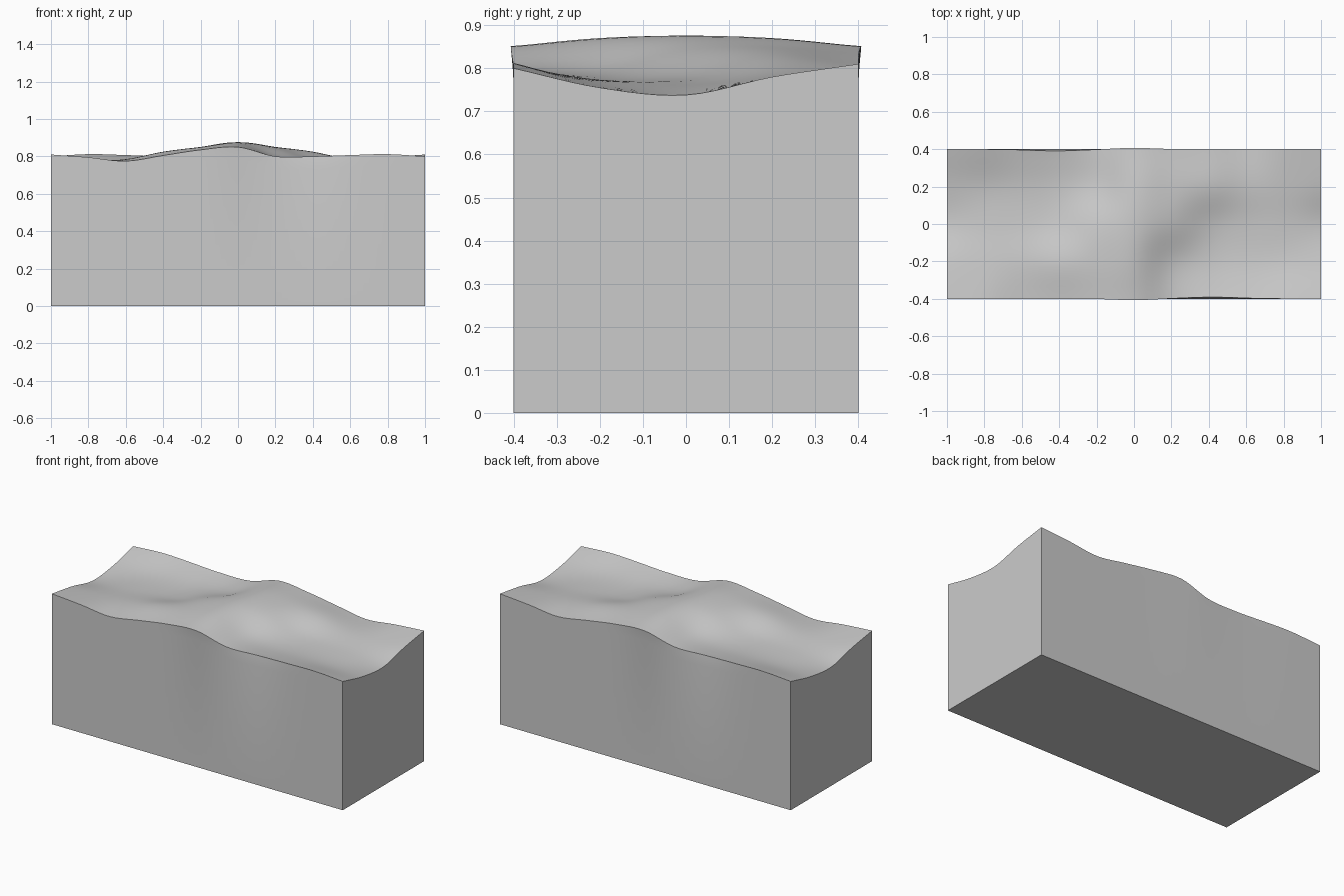
import bpy, bmesh, math

if "Cube" in bpy.data.objects:
    bpy.data.objects.remove(bpy.data.objects["Cube"])

# Relief heights: columns x = -1..1 step 0.2, rows y = -0.4, -0.2, 0
# The relief repeats under a half turn, which supplies the rows y > 0
FRONT = [.81, .795, .775, .805, .835, .85, .80, .80, .807, .812, .80]
MID = [.78, .775, .785, .825, .85, .868, .80, .777, .772, .762, .755]
CENTRE = [.738, .755, .768, .787, .842, .876, .842, .787, .768, .755, .738]
ROWS = [FRONT, MID, CENTRE, MID[::-1], FRONT[::-1]]
NX, NY = 60, 24


def spline(vals, t):
    """Catmull-Rom value at fractional index t."""
    i = min(int(t), len(vals) - 2)
    f = t - i
    b, c = vals[i], vals[i + 1]
    a = vals[i - 1] if i > 0 else 2 * b - c
    d = vals[i + 2] if i + 2 < len(vals) else 2 * c - b
    return b + 0.5 * f * (c - a + f * (2 * a - 5 * b + 4 * c - d + f * (3 * (b - c) + d - a)))


def height(x, y):
    return spline([spline(r, (x + 1) * 5) for r in ROWS], (y + 0.4) * 5)


def rim_bulge(x):
    """Outward swell of the front rim."""
    return 0.007 * math.exp(-(x / 0.15) ** 2) - 0.009 * math.exp(-((x - 0.42) / 0.2) ** 2)


bm = bmesh.new()

# Relief surface on top
grid = [[bm.verts.new((x, y, height(x, y)))
         for x in (2 * i / NX - 1 for i in range(NX + 1))]
        for y in (0.8 * j / NY - 0.4 for j in range(NY + 1))]
for j in range(NY):
    for i in range(NX):
        bm.faces.new((grid[j][i], grid[j][i + 1], grid[j + 1][i + 1], grid[j + 1][i]))

# Walls: a short band under the rim, then straight down to the base
rim = [e for e in bm.edges if e.is_boundary]
for drop in (lambda z: z - 0.065, lambda z: 0.0):
    out = bmesh.ops.extrude_edge_only(bm, edges=rim)["geom"]
    for v in (g for g in out if isinstance(g, bmesh.types.BMVert)):
        v.co.z = drop(v.co.z)
    rim = [g for g in out if isinstance(g, bmesh.types.BMEdge) and g.is_boundary]

# Flat underside
bmesh.ops.contextual_create(bm, geom=rim)

# Slight swell of the front and back rims
for row, side in ((grid[0], -1), (grid[-1], 1)):
    for v in row[1:-1]:
        v.co.y += side * rim_bulge(-side * v.co.x)

bmesh.ops.recalc_face_normals(bm, faces=bm.faces)
mesh = bpy.data.meshes.new("terrain_block")
bm.to_mesh(mesh)
bm.free()
block = bpy.data.objects.new("terrain_block", mesh)
bpy.context.collection.objects.link(block)
bpy.context.view_layer.objects.active = block
block.select_set(True)
bpy.ops.object.shade_smooth_by_angle(angle=math.radians(40))
